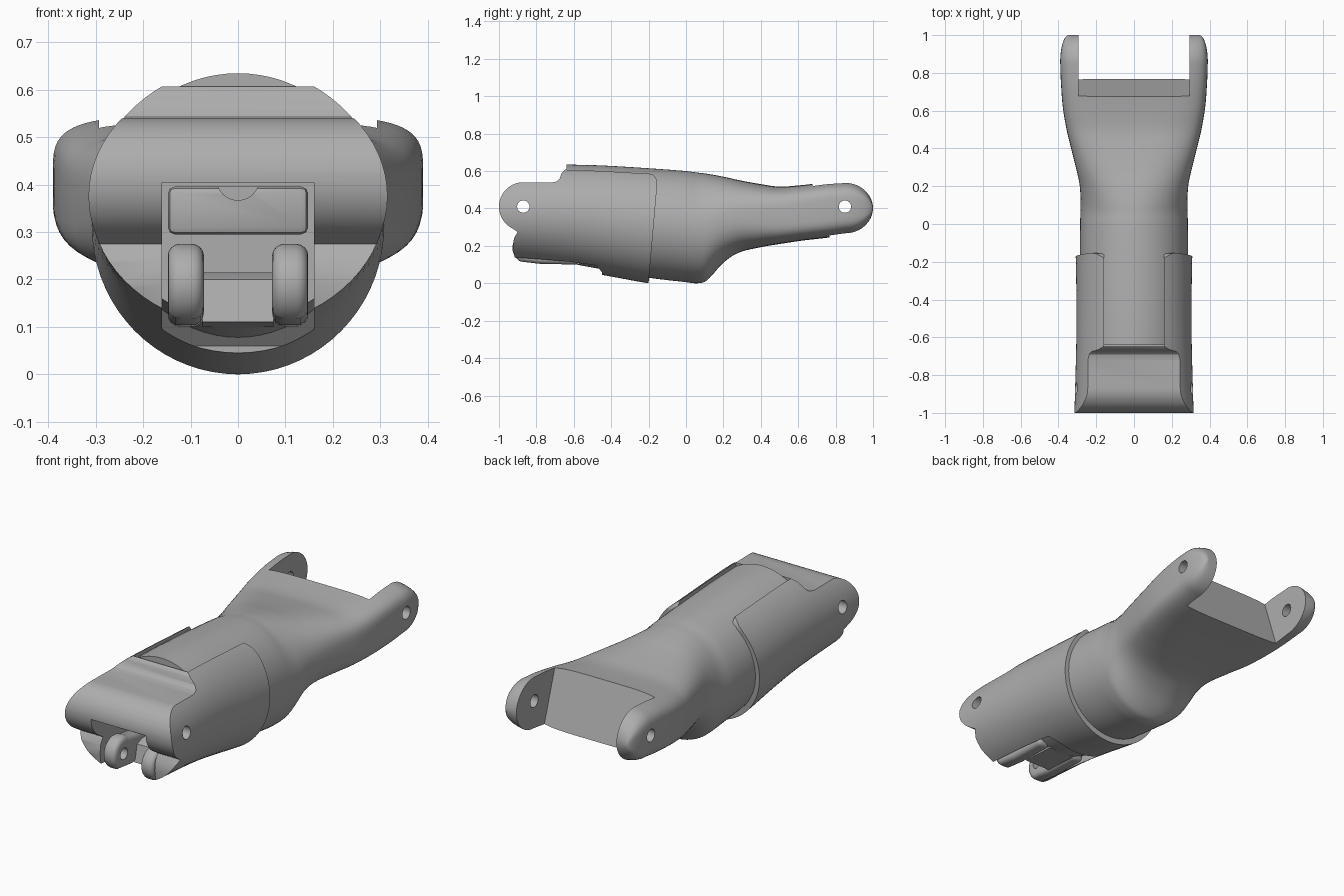
import bpy, bmesh
from math import sin, cos, pi, radians, copysign

cube = bpy.data.objects.get("Cube")
if cube:
    bpy.data.objects.remove(cube, do_unlink=True)

grey = bpy.data.materials.new("plain grey")
grey.use_nodes = True
COLOUR = (0.42, 0.42, 0.42, 1)
grey.diffuse_color = COLOUR
grey.node_tree.nodes["Principled BSDF"].inputs["Base Color"].default_value = COLOUR


def finish_mesh(name, bm):
    bmesh.ops.recalc_face_normals(bm, faces=bm.faces)
    mesh = bpy.data.meshes.new(name)
    bm.to_mesh(mesh)
    bm.free()
    mesh.materials.append(grey)
    ob = bpy.data.objects.new(name, mesh)
    bpy.context.collection.objects.link(ob)
    return ob


def bridge(name, rings):
    """Skin a list of point rings and cap both ends."""
    bm = bmesh.new()
    loops = [[bm.verts.new(p) for p in ring] for ring in rings]
    n = len(loops[0])
    for a, b in zip(loops, loops[1:]):
        for i in range(n):
            j = (i + 1) % n
            bm.faces.new((a[i], a[j], b[j], b[i]))
    bm.faces.new(loops[0])
    bm.faces.new(loops[-1])
    return finish_mesh(name, bm)


def section(y, w, low, high, power, n=72):
    """Superellipse ring across the limb."""
    mid, half = (low + high) / 2, (high - low) / 2
    def s(v):
        return copysign(abs(v) ** (2 / power), v)
    return [(w * s(cos(2 * pi * i / n)), y, mid + half * s(sin(2 * pi * i / n)))
            for i in range(n)]


def stations(keys, steps=5):
    """Smoothly interpolate the key sections along y."""
    def slope(i, k):
        a, b = keys[max(i - 1, 0)], keys[min(i + 1, len(keys) - 1)]
        return (b[k] - a[k]) / (b[0] - a[0])
    out = []
    for i in range(len(keys) - 1):
        p, q = keys[i], keys[i + 1]
        d = q[0] - p[0]
        for j in range(steps):
            t = j / steps
            row = [p[0] + d * t]
            for k in range(1, 5):
                row.append((2*t**3 - 3*t*t + 1) * p[k] + (3*t*t - 2*t**3) * q[k]
                           + d * ((t**3 - 2*t*t + t) * slope(i, k)
                                  + (t**3 - t*t) * slope(i + 1, k)))
            out.append(row)
    return out + [list(keys[-1])]


def prism(name, x0, x1, profile):
    """Extrude a side (y, z) profile across x."""
    return bridge(name, [[(x, y, z) for y, z in profile] for x in (x0, x1)])


def box(name, x, y0, y1, z0, z1):
    return prism(name, -x, x, [(y0, z0), (y1, z0), (y1, z1), (y0, z1)])


def arc(y, z, r, a0, a1, n=24):
    return [(y + r * cos(radians(a0 + (a1 - a0) * i / n)),
             z + r * sin(radians(a0 + (a1 - a0) * i / n))) for i in range(n + 1)]


def pin(y, z, r):
    return prism("pin_cutter", -0.6, 0.6, arc(y, z, r, 0, 345, 23))


def boolean(ob, cutter, operation="DIFFERENCE"):
    mod = ob.modifiers.new("cut", "BOOLEAN")
    mod.operation, mod.solver, mod.object = operation, "EXACT", cutter
    apply(ob, mod)
    bpy.data.objects.remove(cutter, do_unlink=True)


def apply(ob, mod):
    bpy.ops.object.select_all(action="DESELECT")
    ob.select_set(True)
    bpy.context.view_layer.objects.active = ob
    bpy.ops.object.modifier_apply(modifier=mod.name)


def bevel(ob, width, segments=4):
    mod = ob.modifiers.new("round", "BEVEL")
    mod.width, mod.segments, mod.limit_method = width, segments, "ANGLE"
    mod.angle_limit = radians(40)
    apply(ob, mod)


def smooth(ob):
    bpy.ops.object.select_all(action="DESELECT")
    ob.select_set(True)
    bpy.context.view_layer.objects.active = ob
    bpy.ops.object.shade_smooth_by_angle(angle=radians(30))


# Main limb: round core flowing into a flat, wide rear fork
limb_keys = [
    (-0.64, 0.275, 0.11, 0.635, 2), (-0.45, 0.28, 0.075, 0.63, 2),
    (-0.2, 0.285, 0.03, 0.615, 2), (0.0, 0.285, 0.006, 0.6, 2),
    (0.06, 0.284, 0.0, 0.592, 2), (0.11, 0.283, 0.014, 0.586, 2.1),
    (0.2, 0.287, 0.11, 0.57, 2.3), (0.28, 0.303, 0.163, 0.552, 2.6),
    (0.4, 0.333, 0.193, 0.53, 3.2), (0.5, 0.357, 0.21, 0.517, 3.8),
    (0.62, 0.377, 0.228, 0.525, 4.3), (0.75, 0.387, 0.243, 0.54, 4.5),
    (0.855, 0.391, 0.258, 0.546, 4.5)]
rows = stations(limb_keys)
for i in range(1, 13):
    a = radians(7.2 * i)
    h = 0.144 * cos(a)
    rows.append([0.855 + 0.145 * sin(a), 0.391 - 0.045 * (1 - cos(a)),
                 0.402 - h, 0.402 + h, 4.5])
limb = bridge("limb_body", [section(*r) for r in rows])
boolean(limb, prism("fork_cutter", -0.293, 0.293,
                    [(0.652, 0.6), (0.8, 0.15), (1.1, 0.15), (1.1, 0.6)]))
boolean(limb, pin(0.85, 0.41, 0.033))
smooth(limb)

# Sleeve: round shell trimmed by its side outline
sleeve_keys = [
    (-1.02, 0.316, 0.11, 0.64, 2), (-0.65, 0.306, 0.075, 0.65, 2),
    (-0.45, 0.304, 0.045, 0.645, 2), (-0.2, 0.308, 0.0, 0.632, 2),
    (-0.1, 0.31, -0.01, 0.628, 2)]
sleeve = bridge("sleeve", [section(*r) for r in stations(sleeve_keys)])
outline = arc(-0.87, 0.41, 0.13, 90, 235) + [
    (-0.9, 0.275), (-0.92, 0.24), (-0.925, 0.19), (-0.91, 0.1), (-0.85, -0.1),
    (-0.209, -0.1), (-0.154, 0.53), (-0.157, 0.555), (-0.175, 0.58),
    (-0.2, 0.6), (-0.2, 0.7), (-0.64, 0.7), (-0.645, 0.61), (-0.665, 0.59),
    (-0.675, 0.56), (-0.69, 0.545), (-0.72, 0.538)]
boolean(sleeve, prism("outline_cutter", -0.6, 0.6, outline), "INTERSECT")

# Openings in the sleeve: top slot, front notch, lower slot, hinge pin
boolean(sleeve, box("top_slot", 0.16, -0.648, 0.1, 0.46, 0.9))
boolean(sleeve, box("front_notch", 0.16, -1.1, -0.6, -0.2, 0.405))
boolean(sleeve, prism("lower_slot", -0.16, 0.16,
                      [(-0.7, -0.2), (-0.45, -0.2), (-0.45, 0.06), (-0.57, 0.2), (-0.7, 0.2)]))
boolean(sleeve, pin(-0.87, 0.41, 0.033))
smooth(sleeve)

# Block inside the front notch
block = box("inner_block", 0.148, -0.82, -0.58, 0.295, 0.396)
bevel(block, 0.015, 2)
groove = bridge("groove_cutter", [[(x, y, z + 0.002) for x, z in arc(0, 0.41, 0.045, 0, 345, 23)]
                                  for y in (-0.9, -0.7)])
boolean(block, groove)
smooth(block)

# Lower clevis: two rounded lugs joined by a web
lug_profile = arc(-0.843, 0.19, 0.085, 60, 240) + [
    (-0.78, 0.104), (-0.57, 0.1), (-0.57, 0.24), (-0.7, 0.25)]
for side, label in ((1, "left"), (-1, "right")):
    x0, x1 = sorted((side * 0.072, side * 0.148))
    lug = prism(label + "_lug", x0, x1, lug_profile)
    bevel(lug, 0.025)
    boolean(lug, pin(-0.85, 0.19, 0.03))
    smooth(lug)
web = prism("lug_web", -0.075, 0.075,
            [(-0.76, 0.11), (-0.74, 0.2), (-0.7, 0.215), (-0.57, 0.215), (-0.57, 0.1)])
smooth(web)
